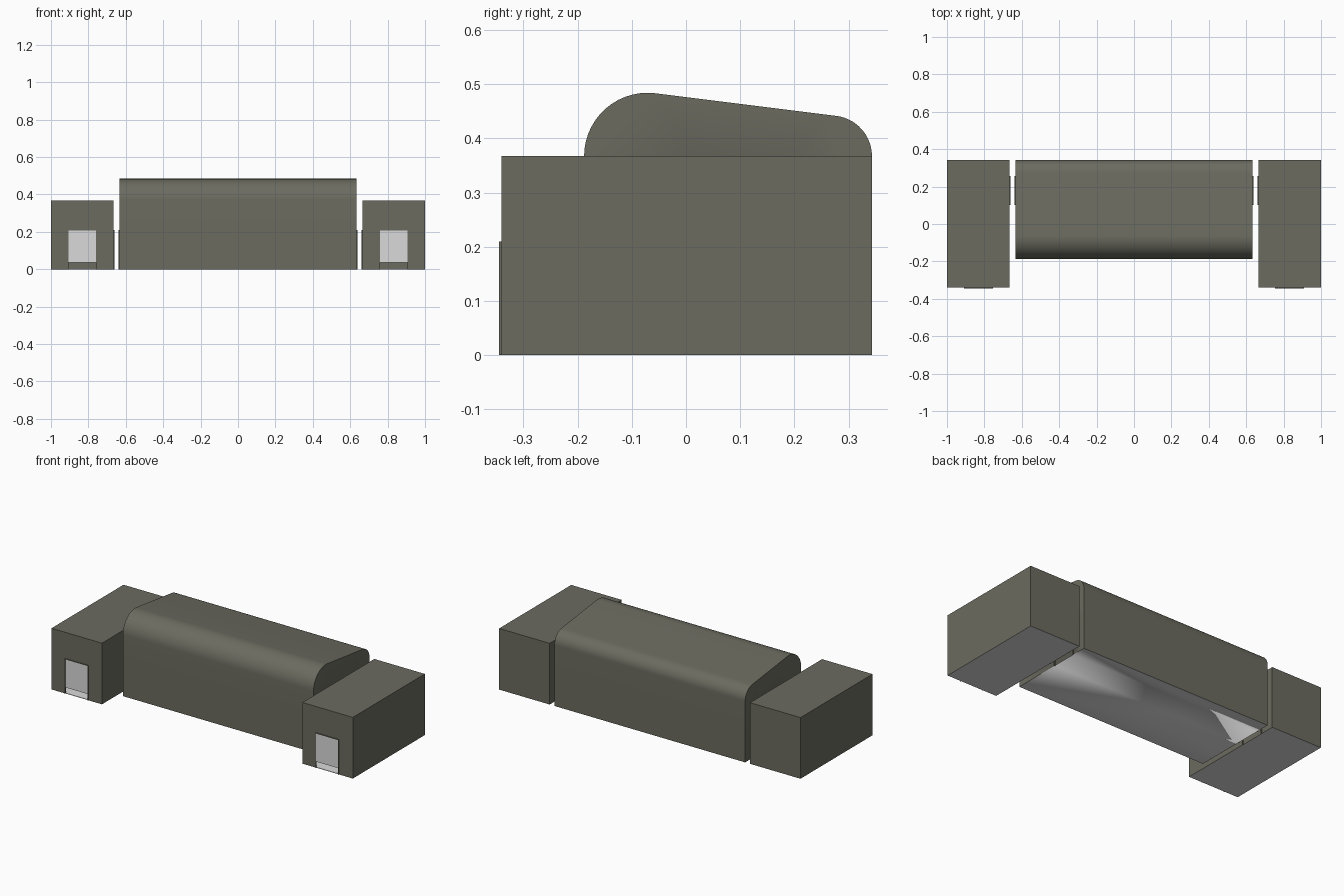
import bpy, bmesh
from math import radians, sin, cos, pi
from mathutils import Vector, Matrix

cube = bpy.data.objects.get("Cube")
if cube:
    bpy.data.objects.remove(cube)


def material(name, rgb):
    m = bpy.data.materials.new(name)
    m.use_nodes = True
    color = (*rgb, 1)
    m.diffuse_color = color
    m.node_tree.nodes["Principled BSDF"].inputs["Base Color"].default_value = color
    return m


OLIVE = material("olive_grey", (0.147, 0.147, 0.117))
LIGHT = material("light_grey", (0.70, 0.70, 0.70))

DOOR_W, DOOR_H, GAP = 0.155, 0.21, 0.037
TRIM, PROUD, SKIN = 0.003, 0.005, 0.003
BACK, WALL_TOP = 0.343, 0.367


def finish(name, bm, smooth=False):
    mesh = bpy.data.meshes.new(name)
    bm.to_mesh(mesh)
    bm.free()
    mesh.materials.append(OLIVE)
    mesh.materials.append(LIGHT)
    ob = bpy.data.objects.new(name, mesh)
    bpy.context.collection.objects.link(ob)
    if smooth:
        bpy.ops.object.select_all(action="DESELECT")
        ob.select_set(True)
        bpy.context.view_layer.objects.active = ob
        bpy.ops.object.shade_smooth_by_angle(angle=radians(30))
    return ob


def add_box(bm, lo, hi, mat=0):
    lo, hi = Vector(lo), Vector(hi)
    mtx = Matrix.Translation((lo + hi) / 2) @ Matrix.Diagonal((*(hi - lo), 1))
    verts = bmesh.ops.create_cube(bm, size=1, matrix=mtx)["verts"]
    for f in {f for v in verts for f in v.link_faces}:
        f.material_index = mat


def cut_doorway(bm, pos, turn):
    """Remove a doorway from the flat wall through pos that faces turn."""
    out = Vector((sin(turn), -cos(turn), 0))
    along = Vector((cos(turn), sin(turn), 0))
    pos = Vector(pos)

    def wall():
        return [f for f in bm.faces if f.normal.dot(out) > 0.99
                and abs((f.calc_center_median() - pos).dot(out)) < 0.001]

    half = DOOR_W / 2 - TRIM
    top = DOOR_H - TRIM
    for point, normal in ((pos - along * half, along), (pos + along * half, along),
                          (pos + Vector((0, 0, top)), Vector((0, 0, 1)))):
        faces = wall()
        geom = set(faces)
        for f in faces:
            geom.update(f.edges, f.verts)
        bmesh.ops.bisect_plane(bm, geom=list(geom), plane_co=point, plane_no=normal)
        bm.normal_update()
    hole = [f for f in wall()
            if all(abs((v.co - pos).dot(along)) < half + 0.001
                   and v.co.z < top + 0.001 for v in f.verts)]
    bmesh.ops.delete(bm, geom=hole, context="FACES")


def add_door(name, pos, turn):
    """Thin trim around a roller door that is raised a little."""
    bm = bmesh.new()
    w = DOOR_W / 2
    for a, b in ((-w, -w + TRIM), (w - TRIM, w)):
        add_box(bm, (a, -PROUD, 0), (b, SKIN, DOOR_H))
    add_box(bm, (-w + TRIM, -PROUD, DOOR_H - TRIM), (w - TRIM, SKIN, DOOR_H))
    add_box(bm, (-w + TRIM, -0.001, GAP), (w - TRIM, 0.002, DOOR_H - TRIM), 1)
    bm.transform(Matrix.Translation(pos) @ Matrix.Rotation(turn, 4, "Z"))
    finish(name, bm)


def add_hall(name, profile, x0, x1, doors, smooth=False):
    """Hollow building: a (y, z) outline run along x, with a light floor."""
    bm = bmesh.new()
    face = bm.faces.new([bm.verts.new((x0, y, z)) for y, z in profile])
    new = bmesh.ops.extrude_face_region(bm, geom=[face])["geom"]
    bmesh.ops.translate(bm, verts=[g for g in new if isinstance(g, bmesh.types.BMVert)],
                        vec=(x1 - x0, 0, 0))
    bmesh.ops.recalc_face_normals(bm, faces=bm.faces)
    bm.normal_update()
    for f in bm.faces:
        f.material_index = 1 if f.normal.z < -0.9 else 0
    for pos, turn in doors:
        cut_doorway(bm, pos, turn)
    ob = finish(name, bm, smooth)
    shell = ob.modifiers.new("wall_thickness", "SOLIDIFY")
    shell.thickness = SKIN
    shell.offset = -1
    for i, (pos, turn) in enumerate(doors):
        add_door(f"{name}_door_{i + 1}", pos, turn)


def arc(cy, r, start, end, steps=14):
    return [(cy + r * cos(a), WALL_TOP + r * sin(a))
            for a in (radians(start + (end - start) * i / steps) for i in range(steps + 1))]


# Central hall: rounded front and back eaves joined by a shallow sloping roof
HALL_X, SIDE_Y = 0.633, 0.18
outline = [(-0.188, 0)] + arc(-0.071, 0.117, 180, 83) + arc(0.268, 0.075, 83, 0) + [(BACK, 0)]
add_hall("central_hall", outline, -HALL_X, HALL_X,
         [((s * HALL_X, SIDE_Y, 0), s * pi / 2) for s in (-1, 1)], smooth=True)

# End blocks: flat boxes with a front door and a door facing the hall
INNER, FRONT = 0.665, -0.34
block = [(FRONT, 0), (FRONT, WALL_TOP), (BACK, WALL_TOP), (BACK, 0)]
for side, s in (("left", 1), ("right", -1)):
    x0, x1 = sorted((s * INNER, s * 1.0))
    add_hall(f"{side}_end_block", block, x0, x1,
             [(((x0 + x1) / 2, FRONT, 0), 0), ((s * INNER, SIDE_Y, 0), -s * pi / 2)])
